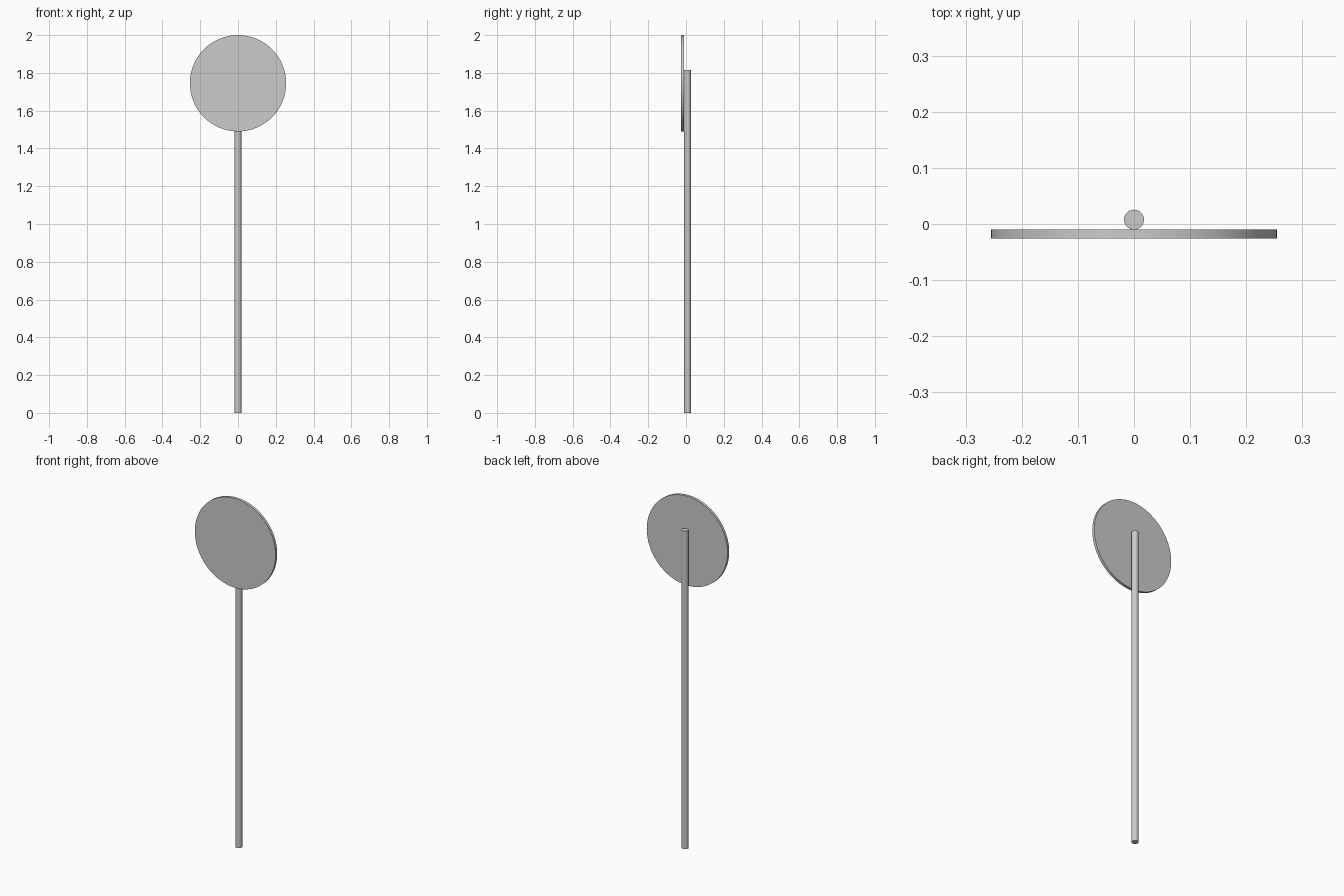
import bpy, math

if "Cube" in bpy.data.objects:
    bpy.data.objects.remove(bpy.data.objects["Cube"])

def cylinder(name, radius, depth, location, rotation, sides):
    bpy.ops.mesh.primitive_cylinder_add(vertices=sides, radius=radius, depth=depth,
                                        location=location, rotation=rotation)
    obj = bpy.context.object
    obj.name = name
    bpy.ops.object.shade_smooth_by_angle(angle=math.radians(30))
    return obj

HALF_DEPTH = 0.0255
POLE_R, POLE_H = 0.0178, 1.815
DISC_R = 0.255
disc_thickness = 2 * HALF_DEPTH - 2 * POLE_R

# Upright pole, reaching behind the upper part of the disc
cylinder("sign_pole", POLE_R, POLE_H, (0, HALF_DEPTH - POLE_R, POLE_H / 2), (0, 0, 0), 32)

# Round sign plate touching the front of the pole
cylinder("sign_disc", DISC_R, disc_thickness,
         (0, -HALF_DEPTH + disc_thickness / 2, 2 - DISC_R), (math.pi / 2, 0, 0), 64)
